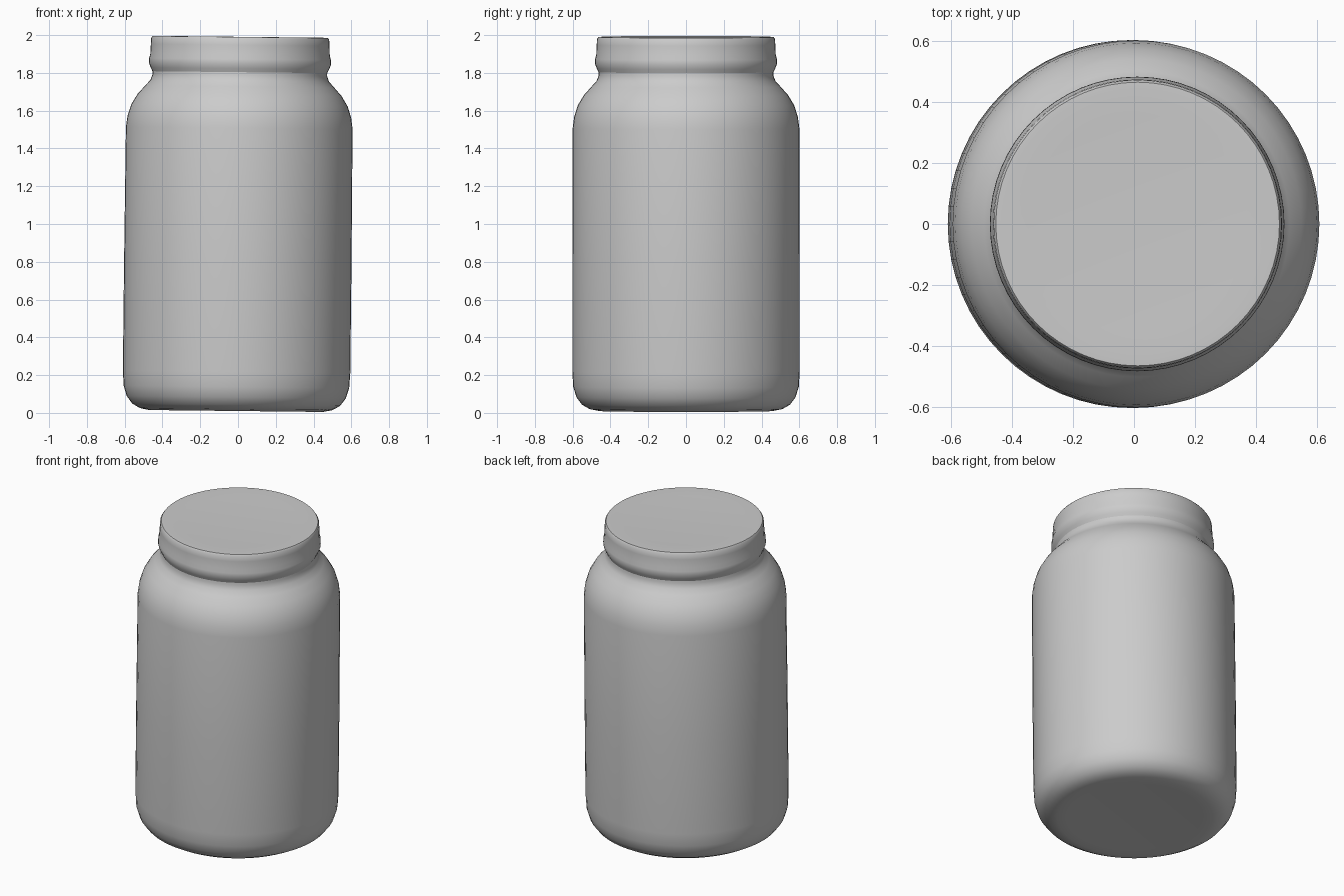
import bpy, bmesh, math
from mathutils import Matrix

cube = bpy.data.objects.get("Cube")
if cube:
    bpy.data.objects.remove(cube, do_unlink=True)

grey = bpy.data.materials.new("plain grey")
grey.use_nodes = True
COLOUR = (0.6, 0.6, 0.6, 1)
grey.diffuse_color = COLOUR
grey.node_tree.nodes["Principled BSDF"].inputs["Base Color"].default_value = COLOUR

SIDES = 64
# The whole jar leans very slightly to its left
LEAN = (Matrix.Translation((0.001, 0, 0.998)) @ Matrix.Rotation(0.011, 4, 'Y')
        @ Matrix.Translation((0, 0, -1)))


def lathe(name, profile, angle):
    """Spin a (radius, height) profile around z; ends on the axis are poles."""
    bm = bmesh.new()
    verts = [bm.verts.new((r, 0, z)) for r, z in profile]
    edges = [bm.edges.new(pair) for pair in zip(verts, verts[1:])]
    bmesh.ops.spin(bm, geom=verts + edges, cent=(0, 0, 0), axis=(0, 0, 1),
                   angle=math.tau, steps=SIDES, use_duplicate=False)
    bmesh.ops.remove_doubles(bm, verts=bm.verts, dist=0.0005)
    bmesh.ops.recalc_face_normals(bm, faces=bm.faces)
    bm.transform(LEAN)
    mesh = bpy.data.meshes.new(name)
    bm.to_mesh(mesh)
    bm.free()
    mesh.materials.append(grey)
    obj = bpy.data.objects.new(name, mesh)
    bpy.context.collection.objects.link(obj)
    bpy.ops.object.select_all(action='DESELECT')
    obj.select_set(True)
    bpy.context.view_layer.objects.active = obj
    bpy.ops.object.shade_smooth_by_angle(angle=math.radians(angle))
    return obj


# Jar: base, rounded foot, straight wall, shoulder and neck
lathe("jar_body", [
    (0, 0.016), (0.40, 0.016), (0.46, 0.012), (0.51, 0.022), (0.55, 0.045),
    (0.58, 0.085), (0.597, 0.14), (0.602, 0.22), (0.602, 0.8), (0.60, 1.51),
    (0.592, 1.57), (0.573, 1.63), (0.54, 1.685), (0.50, 1.73),
    (0.473, 1.76), (0.462, 1.79), (0.464, 1.83), (0, 1.83)], 50)

# Lid: flared lower bead, band and nearly flat top
lathe("lid", [
    (0, 1.80), (0.460, 1.80), (0.472, 1.825), (0.482, 1.85),
    (0.481, 1.875), (0.475, 1.90), (0.473, 1.95), (0.471, 1.982),
    (0.464, 1.992), (0.44, 1.993), (0.36, 1.989), (0, 1.988)], 50)
